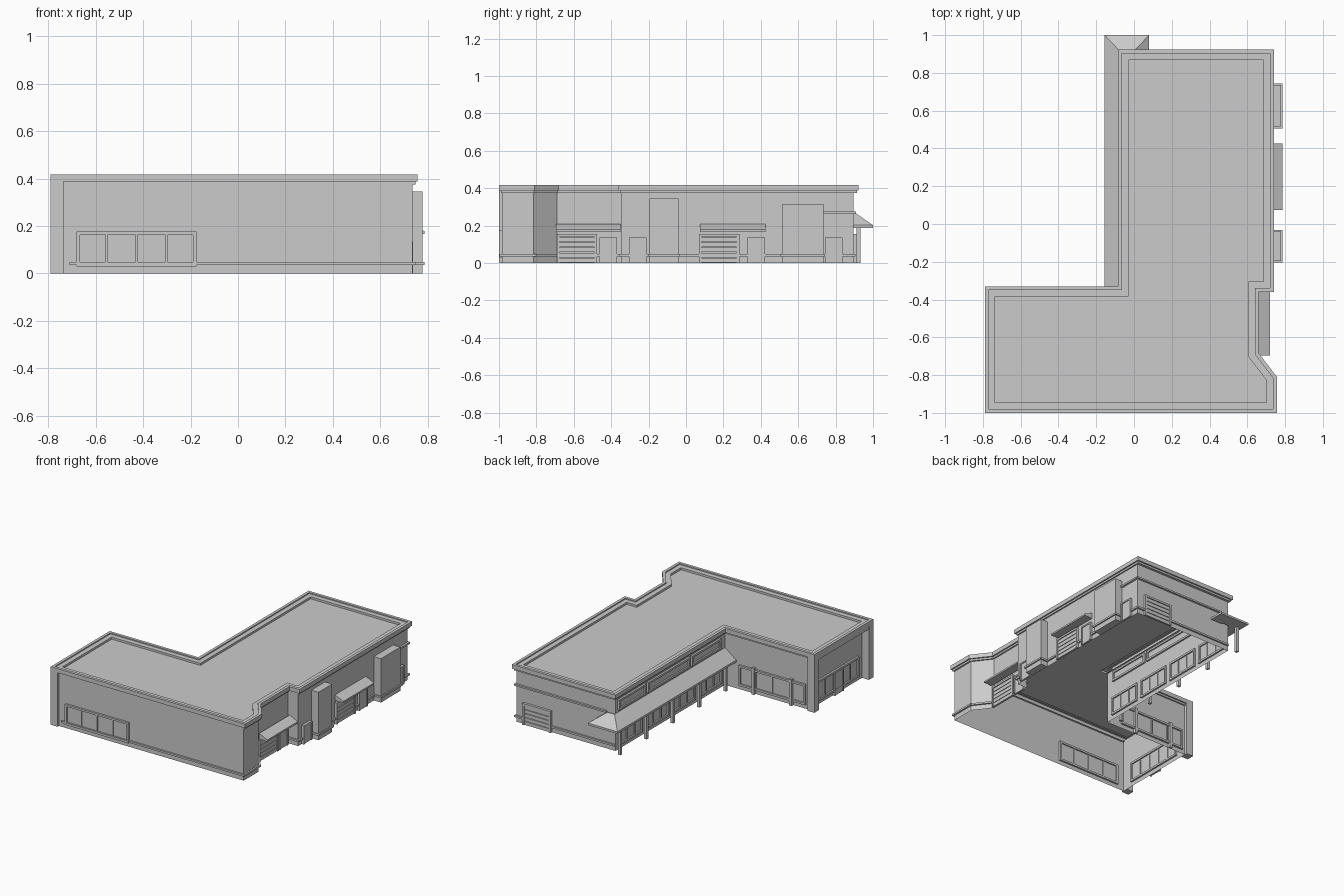
import bpy, bmesh
from mathutils import Vector

if "Cube" in bpy.data.objects:
    bpy.data.objects.remove(bpy.data.objects["Cube"])

grey = bpy.data.materials.new("plain_grey")
grey.use_nodes = True
grey.diffuse_color = (0.6, 0.6, 0.6, 1)
grey.node_tree.nodes["Principled BSDF"].inputs["Base Color"].default_value = (0.6, 0.6, 0.6, 1)


def finish(name, bm):
    bmesh.ops.recalc_face_normals(bm, faces=bm.faces)
    me = bpy.data.meshes.new(name)
    bm.to_mesh(me)
    bm.free()
    me.materials.append(grey)
    ob = bpy.data.objects.new(name, me)
    bpy.context.collection.objects.link(ob)
    return ob


def loft(bm, rings, closed=True):
    """Join rings of points with quads; returns the vertex rings."""
    vs = [[bm.verts.new(p) for p in r] for r in rings]
    for a, b in zip(vs, vs[1:]):
        n = len(a)
        for i in range(n if closed else n - 1):
            j = (i + 1) % n
            bm.faces.new((a[i], a[j], b[j], b[i]))
    return vs


def slab(bm, p, q, u0, u1, z0, z1, d0, d1):
    """Box on the wall line p-q: u along it, d outward (right of the line)."""
    p, q = Vector(p), Vector(q)
    t = (q - p).normalized()
    n = Vector((t.y, -t.x))
    flat = [p + t * u + n * d for u, d in ((u0, d0), (u1, d0), (u1, d1), (u0, d1))]
    a, b = loft(bm, [[(c.x, c.y, z) for c in flat] for z in (z0, z1)])
    bm.faces.new(a)
    bm.faces.new(b)


def inset(poly, d):
    """Mitred inward offset of a counter-clockwise outline."""
    out = []
    for i, c in enumerate(poly):
        a, b, e = Vector(poly[i - 1]), Vector(c), Vector(poly[(i + 1) % len(poly)])
        t, s = (b - a).normalized(), (e - b).normalized()
        n, m = Vector((-t.y, t.x)), Vector((-s.y, s.x))
        out.append(b + (n + m) * d / (1 + n.dot(m)))
    return out


def box(name, x0, x1, y0, y1, z0, z1):
    bm = bmesh.new()
    slab(bm, (x0, y0), (x1, y0), 0, x1 - x0, z0, z1, y0 - y1, 0)
    return finish(name, bm)


def frame(bm, p, q, z0, z1, w, d0, d1, sill=True):
    L = (Vector(q) - Vector(p)).length
    slab(bm, p, q, 0, w, z0, z1, d0, d1)
    slab(bm, p, q, L - w, L, z0, z1, d0, d1)
    slab(bm, p, q, w, L - w, z1 - w, z1, d0, d1)
    if sill:
        slab(bm, p, q, w, L - w, z0, z0 + w, d0, d1)
    return L


def window(name, p, q, z0, z1, n):
    bm = bmesh.new()
    L = frame(bm, p, q, z0, z1, 0.014, -0.012, 0.014)
    for i in range(1, n):
        u = L * i / n
        slab(bm, p, q, u - 0.004, u + 0.004, z0 + 0.014, z1 - 0.014, -0.008, 0.01)
    slab(bm, p, q, 0.014, L - 0.014, z0 + 0.014, z1 - 0.014, -0.003, 0.003)
    finish(name, bm)


def garage_door(name, p, q, top=0.155):
    bm = bmesh.new()
    L = frame(bm, p, q, 0, top, 0.014, 0, 0.018, False)
    h = (top - 0.014) / 5
    for i in range(5):
        slab(bm, p, q, 0.014, L - 0.014, h * i + 0.002, h * (i + 1) - 0.002, 0, 0.013)
    finish(name, bm)


def door(name, p, q, top=0.135):
    bm = bmesh.new()
    L = frame(bm, p, q, 0, top, 0.01, 0, 0.018, False)
    slab(bm, p, q, 0.01, L - 0.01, 0, top - 0.01, 0, 0.013)
    finish(name, bm)


def band(name, path, z0, z1, out):
    bm = bmesh.new()
    last = len(path) - 2
    for i, (p, q) in enumerate(zip(path, path[1:])):
        L = (Vector(q) - Vector(p)).length
        slab(bm, p, q, 0, L + (out if i < last else 0), z0, z1, 0, out)
    finish(name, bm)


def canopy(name, x, y0, y1):
    prof = [(x, 0.208), (x + 0.065, 0.178), (x + 0.065, 0.166), (x, 0.166)]
    bm = bmesh.new()
    a, b = loft(bm, [[(px, y, pz) for px, pz in prof] for y in (y0, y1)])
    bm.faces.new(a)
    bm.faces.new(b)
    finish(name, bm)


# Outer walls, an open-bottomed shell
walls = [(-0.735, -0.985), (0.735, -0.985), (0.735, -0.815), (0.64, -0.69), (0.64, -0.345),
         (0.72, -0.345), (0.72, 0.895), (-0.065, 0.895), (-0.065, -0.35), (-0.735, -0.35)]
bm = bmesh.new()
loft(bm, [[(x, y, z) for x, y in walls] for z in (0, 0.38)])
finish("walls", bm)

# Stepped cornice, parapet and sunken roof
eaves = [(-0.79, -1), (0.757, -1), (0.757, -0.81), (0.66, -0.683), (0.66, -0.36),
         (0.74, -0.36), (0.74, 0.923), (-0.085, 0.923), (-0.085, -0.33), (-0.79, -0.33)]
steps = [(0.03, 0.375), (0.01, 0.375), (0.01, 0.388), (0, 0.388), (0, 0.418),
         (0.02, 0.418), (0.02, 0.41), (0.055, 0.41), (0.055, 0.395)]
bm = bmesh.new()
rings = loft(bm, [[(c.x, c.y, z) for c in inset(eaves, d)] for d, z in steps])
bm.faces.new(rings[-1])
finish("cornice_and_roof", bm)

# Corner columns and header of the left end
box("end_header", -0.785, -0.735, -0.995, -0.335, 0.36, 0.388)
box("front_corner_column", -0.79, -0.735, -1, -0.95, 0, 0.388)
box("back_corner_column", -0.79, -0.735, -0.385, -0.33, 0, 0.388)

# Wall boxes on the right side, each with its base band
for name, y0, y1, top in (("near_wall_box", -0.195, -0.04, 0.345), ("far_wall_box", 0.515, 0.735, 0.315)):
    box(name, 0.72, 0.777, y0, y1, 0, top)
    band(name + "_base_band", [(0.72, y0), (0.777, y0), (0.777, y1), (0.72, y1)], 0.035, 0.048, 0.009)

# Base band and upper band
band("base_band", [(-0.71, -0.985)] + walls[1:7] + [(-0.065, 0.895)], 0.035, 0.048, 0.012)
band("upper_band", [(0.72, 0.735), (0.72, 0.895), (0.0, 0.895)], 0.262, 0.274, 0.014)

# Windows
window("front_window", (-0.68, -0.985), (-0.175, -0.985), 0.03, 0.177, 4)
window("wing_back_window", (-0.18, -0.35), (-0.71, -0.35), 0.03, 0.177, 4)
window("end_window", (-0.735, -0.43), (-0.735, -0.9), 0.03, 0.177, 5)
for i in range(4):
    y = 0.86 - 0.3 * i
    window(f"arcade_window_{i}", (-0.065, y), (-0.065, y - 0.26), 0.03, 0.165, 3)
for i, (y0, y1) in enumerate(((0.87, 0.56), (0.54, 0.06), (0.04, -0.29))):
    window(f"upper_window_{i}", (-0.065, y0), (-0.065, y1), 0.285, 0.36, 1)

# Doors along the right side and the back
garage_door("near_garage_door", (0.64, -0.69), (0.64, -0.475))
garage_door("middle_garage_door", (0.72, 0.07), (0.72, 0.285))
garage_door("back_garage_door", (0.665, 0.895), (0.44, 0.895))
for i, (x, y0) in enumerate(((0.64, -0.463), (0.72, -0.305), (0.72, 0.328), (0.72, 0.742))):
    door(f"side_door_{i}", (x, y0), (x, y0 + 0.095))
door("end_door", (-0.735, -0.62), (-0.735, -0.72), 0.165)

# Canopies over the garage doors
canopy("near_canopy", 0.655, -0.695, -0.35)
canopy("middle_canopy", 0.72, 0.075, 0.425)

# Hipped arcade roof along the inner side, wrapping the back corner
outer = [(-0.155, -0.35), (-0.155, 1), (0.08, 1), (0.08, 0.893)]
inner = [(-0.065, -0.35), (-0.065, 0.905), (-0.01, 0.905), (-0.01, 0.893)]
bm = bmesh.new()
loft(bm, [[(x, y, z) for x, y in path] for path, z in
          ((inner, 0.187), (outer, 0.187), (outer, 0.202), (inner, 0.268))], closed=False)
finish("arcade_roof", bm)

# Posts
for i in range(5):
    y = 0.922 - 0.3 * i
    box(f"arcade_post_{i}", -0.13, -0.11, y - 0.01, y + 0.01, 0, 0.19)
for i, x in enumerate((-0.6, -0.3)):
    box(f"wing_post_{i}", x - 0.01, x + 0.01, -0.35, -0.33, 0, 0.19)
